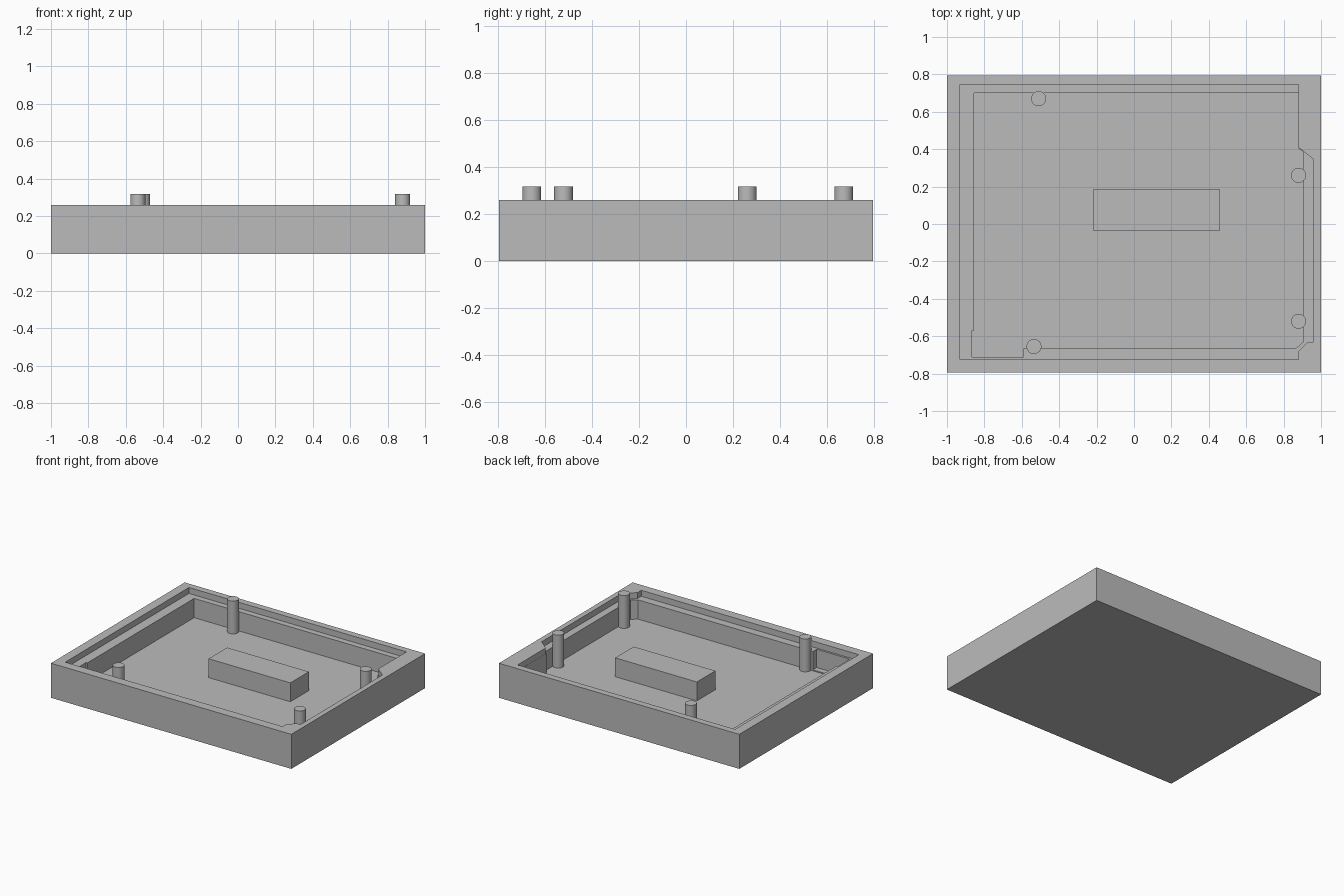
import bpy
import bmesh
import math

if "Cube" in bpy.data.objects:
    bpy.data.objects.remove(bpy.data.objects["Cube"])

RIM, LEDGE, FLOOR, PIN_TOP = 0.26, 0.215, 0.07, 0.317

grey = bpy.data.materials.new("plain grey")
grey.use_nodes = True
grey.diffuse_color = (0.5, 0.5, 0.5, 1)
grey.node_tree.nodes["Principled BSDF"].inputs["Base Color"].default_value = grey.diffuse_color


def prism(name, outline, z0, z1):
    """Extrude a counter-clockwise outline from z0 up to z1."""
    bm = bmesh.new()
    base = bm.faces.new([bm.verts.new((x, y, z0)) for x, y in outline])
    top = bmesh.ops.extrude_face_region(bm, geom=[base])["geom"]
    bmesh.ops.translate(bm, vec=(0, 0, z1 - z0),
                        verts=[v for v in top if isinstance(v, bmesh.types.BMVert)])
    bmesh.ops.recalc_face_normals(bm, faces=bm.faces)
    mesh = bpy.data.meshes.new(name)
    bm.to_mesh(mesh)
    bm.free()
    mesh.materials.append(grey)
    obj = bpy.data.objects.new(name, mesh)
    bpy.context.collection.objects.link(obj)
    return obj


def rect(x0, x1, y0, y1):
    return [(x0, y0), (x1, y0), (x1, y1), (x0, y1)]


def carve(target, cutter):
    """Subtract the cutter from the target and discard it."""
    cutter.hide_render = True
    mod = target.modifiers.new("carve", "BOOLEAN")
    mod.operation = "DIFFERENCE"
    mod.solver = "EXACT"
    mod.object = cutter
    bpy.context.view_layer.objects.active = target
    bpy.ops.object.modifier_apply(modifier=mod.name)
    bpy.data.objects.remove(cutter)


# Tray body
tray = prism("tray", rect(-1, 1, -0.795, 0.795), 0, RIM)

# Shallow lid recess with a side bay
recess = [(-0.93, -0.725), (0.88, -0.725), (0.88, -0.68), (0.93, -0.63), (0.96, -0.63),
          (0.96, 0.345), (0.88, 0.41), (0.88, 0.745), (-0.93, 0.745)]
carve(tray, prism("recess_cutter", recess, LEDGE, 0.4))

# Deep cavity
cavity = [(-0.855, -0.665), (0.865, -0.665), (0.905, -0.63), (0.905, 0.385),
          (0.879, 0.405), (0.879, 0.70), (-0.855, 0.70)]
carve(tray, prism("cavity_cutter", cavity, FLOOR, 0.45))

# Front corner pocket
carve(tray, prism("pocket_cutter", rect(-0.865, -0.59, -0.71, -0.57), FLOOR + 0.008, 0.5))

# Raised block on the floor
prism("centre_block", rect(-0.22, 0.46, -0.035, 0.185), FLOOR - 0.01, 0.212)

# Locating pins
pins = {"back_pin": (-0.51, 0.67), "side_pin_back": (0.88, 0.26),
        "side_pin_front": (0.88, -0.52), "front_pin": (-0.535, -0.655)}
for name, (x, y) in pins.items():
    ring = [math.tau * i / 40 for i in range(40)]
    pin = prism(name, [(x + 0.04 * math.cos(a), y + 0.04 * math.sin(a)) for a in ring],
                FLOOR - 0.01, PIN_TOP)
    bpy.ops.object.select_all(action="DESELECT")
    pin.select_set(True)
    bpy.context.view_layer.objects.active = pin
    bpy.ops.object.shade_smooth_by_angle()
